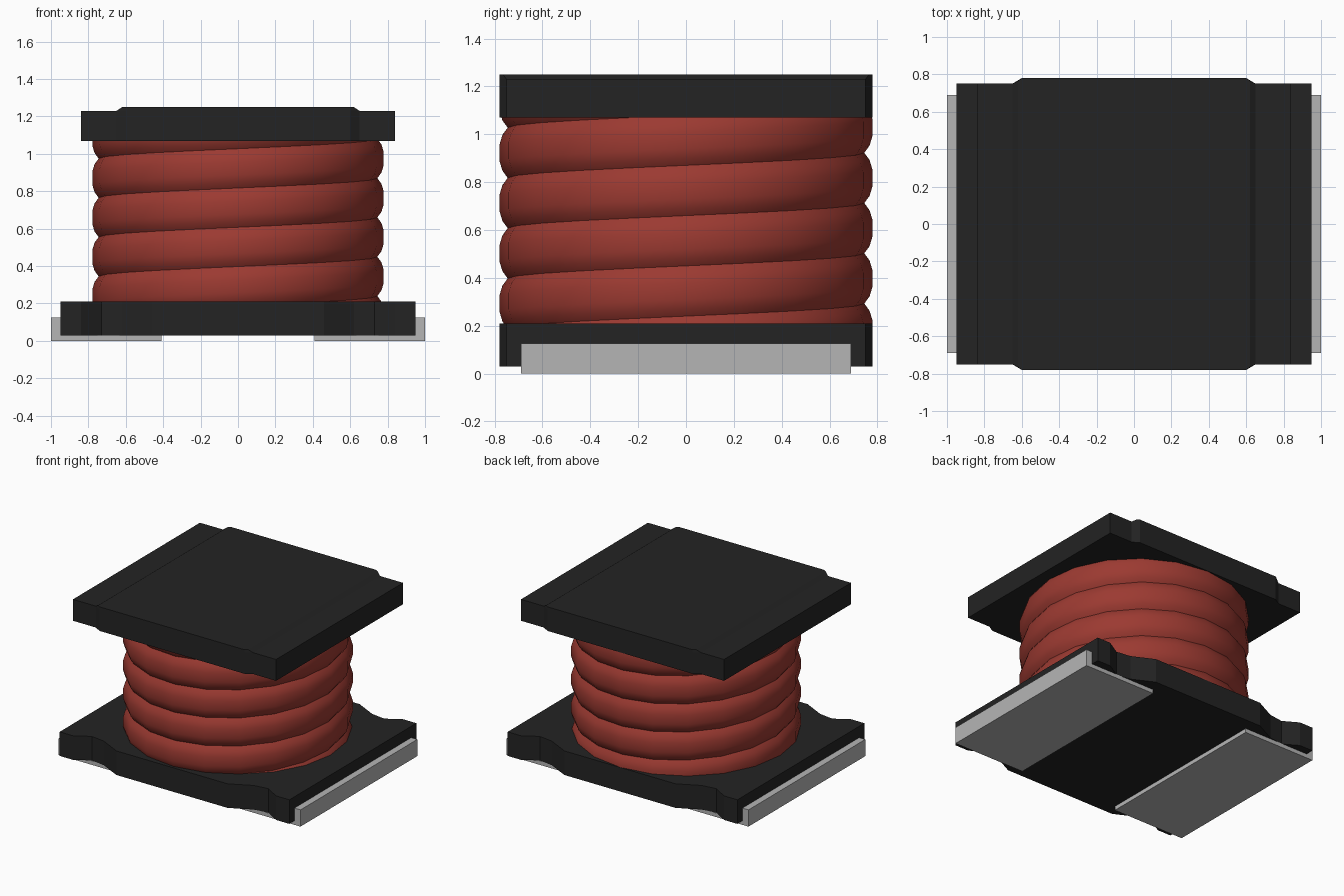
import bpy, bmesh, math

old = bpy.data.objects.get("Cube")
if old:
    bpy.data.objects.remove(old, do_unlink=True)


def material(name, rgb):
    m = bpy.data.materials.new(name)
    m.use_nodes = True
    m.diffuse_color = (*rgb, 1)
    bsdf = next(n for n in m.node_tree.nodes if n.type == 'BSDF_PRINCIPLED')
    bsdf.inputs["Base Color"].default_value = (*rgb, 1)
    return m


BLACK = material("ferrite black", (0.017, 0.017, 0.017))
RED = material("enamel red", (0.33, 0.042, 0.031))
GREY = material("tin grey", (0.46, 0.46, 0.46))


def finish(bm, name, mat):
    bmesh.ops.recalc_face_normals(bm, faces=bm.faces)
    me = bpy.data.meshes.new(name)
    bm.to_mesh(me)
    bm.free()
    me.materials.append(mat)
    ob = bpy.data.objects.new(name, me)
    bpy.context.collection.objects.link(ob)
    return ob


def loft(name, rings, mat):
    """Closed solid through rings of matching 3D points."""
    bm = bmesh.new()
    vs = [[bm.verts.new(p) for p in ring] for ring in rings]
    n = len(vs[0])
    for a, b in zip(vs, vs[1:]):
        for i in range(n):
            j = (i + 1) % n
            bm.faces.new((a[i], a[j], b[j], b[i]))
    bm.faces.new(vs[0][::-1])
    bm.faces.new(vs[-1])
    return finish(bm, name, mat)


def outline(quarter, z):
    """Mirror a quarter outline (from the +x side to the +y side) in x and y."""
    half = quarter + [(-x, y) for x, y in reversed(quarter)]
    full = half + [(x, -y) for x, y in reversed(half)]
    return [(x, y, z) for x, y in full]


# Base flange with scalloped front and back edges
base = [(0.95, 0.75), (0.84, 0.75), (0.73, 0.685), (0.62, 0.70), (0.46, 0.78)]
loft("base_flange", [outline(base, 0.03), outline(base, 0.21)], BLACK)

# Top flange and its raised centre panel
top = [(0.84, 0.75), (0.65, 0.75), (0.60, 0.78)]
loft("top_flange", [outline(top, 1.07), outline(top, 1.23)], BLACK)
loft("top_panel", [outline([(0.65, 0.75), (0.60, 0.78)], 1.23),
                   outline([(0.62, 0.765), (0.60, 0.78)], 1.25)], BLACK)

# L-shaped solder terminals wrapping under both ends
L_SHAPE = [(0.41, 0.0), (1.0, 0.0), (1.0, 0.125), (0.95, 0.125), (0.95, 0.03), (0.41, 0.03)]
for side, s in (("left", 1), ("right", -1)):
    loft(side + "_terminal", [[(s * x, y, z) for x, z in L_SHAPE] for y in (-0.69, 0.69)], GREY)

# Helical winding: a rounded rib swept round the core, ends hidden in the flanges
SIDES, PITCH, TURNS = 20, 0.21, 7
Z_LOW, Z_HIGH = 0.15, 1.12
RIB = [(0.0, 0.745), (0.03, 0.767), (0.07, 0.779), (0.14, 0.779), (0.18, 0.767), (0.21, 0.745)]

bm = bmesh.new()
columns = []
for i in range(SIDES * TURNS + 1):
    a = 2 * math.pi * i / SIDES
    start = 0.45 - 3 * PITCH + PITCH * i / SIDES
    columns.append([bm.verts.new((r * math.cos(a), r * math.sin(a),
                                  min(max(start + dz, Z_LOW), Z_HIGH))) for dz, r in RIB])
for a, b in zip(columns, columns[1:]):
    for k in range(len(RIB) - 1):
        quad = (a[k], b[k], b[k + 1], a[k + 1])
        zs = [v.co.z for v in quad]
        if max(zs) - min(zs) > 1e-5:
            bm.faces.new(quad)
bmesh.ops.delete(bm, geom=[v for v in bm.verts if not v.link_faces], context='VERTS')
bmesh.ops.remove_doubles(bm, verts=bm.verts, dist=0.0005)
winding = finish(bm, "winding", RED)

bpy.ops.object.select_all(action='DESELECT')
winding.select_set(True)
bpy.context.view_layer.objects.active = winding
bpy.ops.object.shade_smooth_by_angle(angle=math.radians(30))
